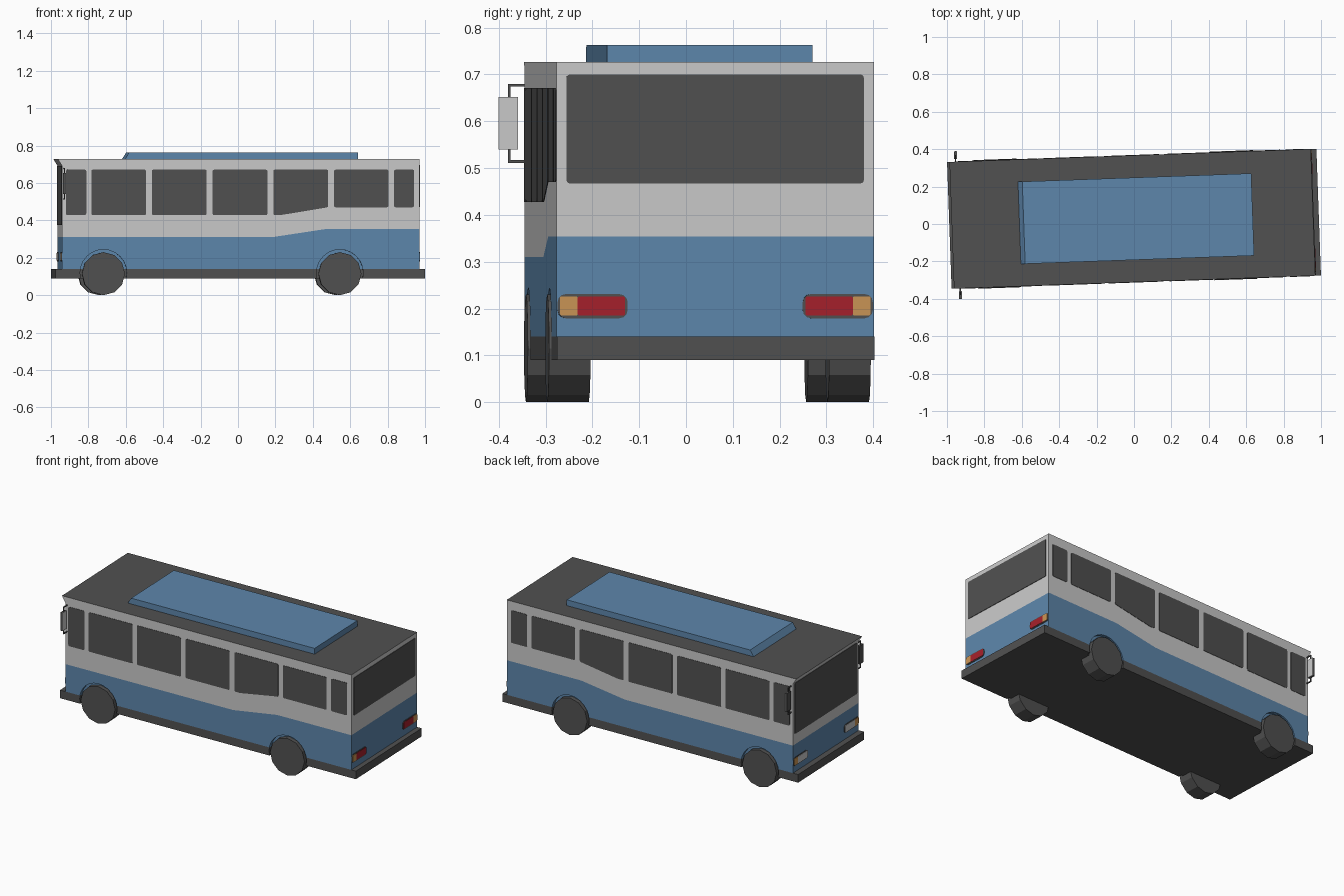
import bpy, bmesh, math
from mathutils import Matrix, Vector

if "Cube" in bpy.data.objects:
    bpy.data.objects.remove(bpy.data.objects["Cube"], do_unlink=True)

# The whole bus stands slightly turned and off-centre
PLACE = Matrix.Translation((0, 0.028, 0)) @ Matrix.Rotation(math.radians(2.05), 4, 'Z')
HALF_W = 0.339
FRONT, BACK = -0.953, 0.958


def material(name, rgb):
    m = bpy.data.materials.new(name)
    m.use_nodes = True
    m.diffuse_color = (*rgb, 1)
    m.node_tree.nodes["Principled BSDF"].inputs["Base Color"].default_value = (*rgb, 1)
    return m


blue = material("blue paint", (0.11, 0.24, 0.41))
white = material("light grey paint", (0.59, 0.59, 0.59))
dark = material("dark grey", (0.082, 0.082, 0.082))
red = material("red lens", (0.38, 0.014, 0.024))
orange = material("orange lens", (0.59, 0.3, 0.09))


def finish(name, bm, *mats):
    bmesh.ops.recalc_face_normals(bm, faces=bm.faces)
    me = bpy.data.meshes.new(name)
    bm.to_mesh(me)
    bm.free()
    for m in mats:
        me.materials.append(m)
    ob = bpy.data.objects.new(name, me)
    ob.matrix_world = PLACE
    bpy.context.collection.objects.link(ob)
    return ob


def prism(name, outline, axis, lo, hi, *mats, corner=0):
    """Extrude a (horizontal, z) outline along x or y, with optional rounded corners."""
    bm = bmesh.new()

    def point(h, z, d):
        return (d, h, z) if axis == 'x' else (h, d, z)

    face = bm.faces.new([bm.verts.new(point(h, z, lo)) for h, z in outline])
    step = Vector(point(0, 0, hi - lo))
    new = bmesh.ops.extrude_face_region(bm, geom=[face], use_keep_orig=True)["geom"]
    bmesh.ops.translate(bm, vec=step, verts=[v for v in new if isinstance(v, bmesh.types.BMVert)])
    if corner:
        long = [e for e in bm.edges
                if (e.verts[1].co - e.verts[0].co).cross(step).length < 1e-7]
        bmesh.ops.bevel(bm, geom=long, offset=corner, segments=3, profile=0.5, affect='EDGES')
    return finish(name, bm, *mats)


def rect(a, b, z0, z1):
    return [(a, z0), (b, z0), (b, z1), (a, z1)]


def discs(name, spots, radius, sides, *mats):
    """Cylinders lying along y, given as (x, z, y0, y1)."""
    bm = bmesh.new()
    for x, z, y0, y1 in spots:
        turn = Matrix.Translation((x, (y0 + y1) / 2, z)) @ Matrix.Rotation(math.pi / 2, 4, 'X')
        bmesh.ops.create_cone(bm, cap_ends=True, segments=sides, radius1=radius,
                              radius2=radius, depth=abs(y1 - y0), matrix=turn)
    return finish(name, bm, *mats)


# Body: blue lower half, light upper half with a front lip, dark skirt
lower = prism("lower_body", [(FRONT, 0.14), (BACK, 0.14), (BACK, 0.354), (0.46, 0.354),
                             (0.17, 0.31), (FRONT, 0.31)], 'y', -HALF_W, HALF_W, blue)
upper = prism("upper_body", [(FRONT, 0.31), (0.17, 0.31), (0.46, 0.354), (BACK, 0.354),
                             (BACK, 0.727), (-0.975, 0.727), (FRONT, 0.69)],
              'y', -HALF_W, HALF_W, white, dark)
for p in upper.data.polygons:
    if p.normal.z > 0.9 and p.center.z > 0.7:
        p.material_index = 1
skirt = prism("skirt", rect(-0.988, 0.988, 0.09, 0.14), 'y', -HALF_W, HALF_W, dark)

# Roof unit with a sloping front
prism("roof_unit", [(-0.613, 0.727), (0.635, 0.727), (0.635, 0.763), (-0.59, 0.763)],
      'y', -0.22, 0.22, blue)

# Shallow wheel arches
AXLES = {"front": -0.732, "rear": 0.533}
cutter = discs("arch_cutter", [(x, 0.119, s * 0.319, s * 0.36)
                               for x in AXLES.values() for s in (-1, 1)], 0.125, 24)
cutter.hide_render = True
for ob in (lower, skirt):
    mod = ob.modifiers.new("arches", 'BOOLEAN')
    mod.operation = 'DIFFERENCE'
    mod.solver = 'EXACT'
    mod.object = cutter
bpy.context.view_layer.update()
deps = bpy.context.evaluated_depsgraph_get()
cut = [(ob, bpy.data.meshes.new_from_object(ob.evaluated_get(deps))) for ob in (lower, skirt)]
for ob, mesh in cut:
    ob.modifiers.clear()
    ob.data = mesh
bpy.data.objects.remove(cutter, do_unlink=True)

# Side window outlines, front to back; the fifth has a rising sill
LOW, HIGH, TOP = 0.428, 0.47, 0.671
windows = [rect(-0.932, -0.824, LOW, TOP)]
windows += [rect(x, x + 0.293, LOW, TOP) for x in (-0.797, -0.473, -0.148)]
windows += [[(0.177, LOW), (0.215, LOW), (0.47, HIGH), (0.47, TOP), (0.177, TOP)],
            rect(0.502, 0.793, HIGH, TOP), rect(0.823, 0.93, HIGH, TOP)]

for side, s in (("right", -1), ("left", 1)):
    for i, outline in enumerate(windows):
        prism(f"{side}_window_{i + 1}", outline, 'y', s * (HALF_W - 0.003),
              s * (HALF_W + 0.002), dark, corner=0.008)

    # Wheels
    for end, x in AXLES.items():
        discs(f"{end}_{side}_wheel", [(x, 0.115, s * 0.255, s * 0.344)], 0.115, 12, dark)

    # Lamp clusters: dark housing, main lens and outer orange lens
    for end, x, d, main in (("head", FRONT, -1, white), ("tail", BACK, 1, red)):
        name = f"{side}_{end}_lamp"
        prism(name + "_housing", rect(s * 0.187, s * 0.337, 0.179, 0.231), 'x',
              x - d * 0.003, x + d * 0.003, dark, corner=0.018)
        prism(name + "_lens", rect(s * 0.193, s * 0.294, 0.185, 0.226), 'x',
              x, x + d * 0.005, main, corner=0.004)
        prism(name + "_indicator", rect(s * 0.294, s * 0.332, 0.185, 0.226), 'x',
              x, x + d * 0.005, orange, corner=0.004)

    # Mirror: two arms, an upright and the head with a light glass
    mx = -0.942
    for part, y0, y1, z0, z1 in (("upper_arm", 0.335, 0.375, 0.674, 0.68),
                                 ("lower_arm", 0.335, 0.375, 0.511, 0.517),
                                 ("upright", 0.369, 0.375, 0.511, 0.68)):
        prism(f"{side}_mirror_{part}", rect(s * y0, s * y1, z0, z1), 'x',
              mx - 0.003, mx + 0.003, dark)
    prism(f"{side}_mirror_head", rect(s * 0.354, s * 0.395, 0.54, 0.652), 'x',
          mx - 0.008, mx + 0.005, dark)
    prism(f"{side}_mirror_glass", rect(s * 0.354, s * 0.395, 0.54, 0.652), 'x',
          mx + 0.005, mx + 0.008, white)

# Windscreen and rear window
prism("windscreen", rect(-0.322, 0.322, 0.375, 0.69), 'x', FRONT - 0.003, FRONT + 0.003,
      dark, corner=0.008)
prism("rear_window", rect(-0.318, 0.318, 0.467, 0.7), 'x', BACK - 0.003, BACK + 0.003,
      dark, corner=0.008)
